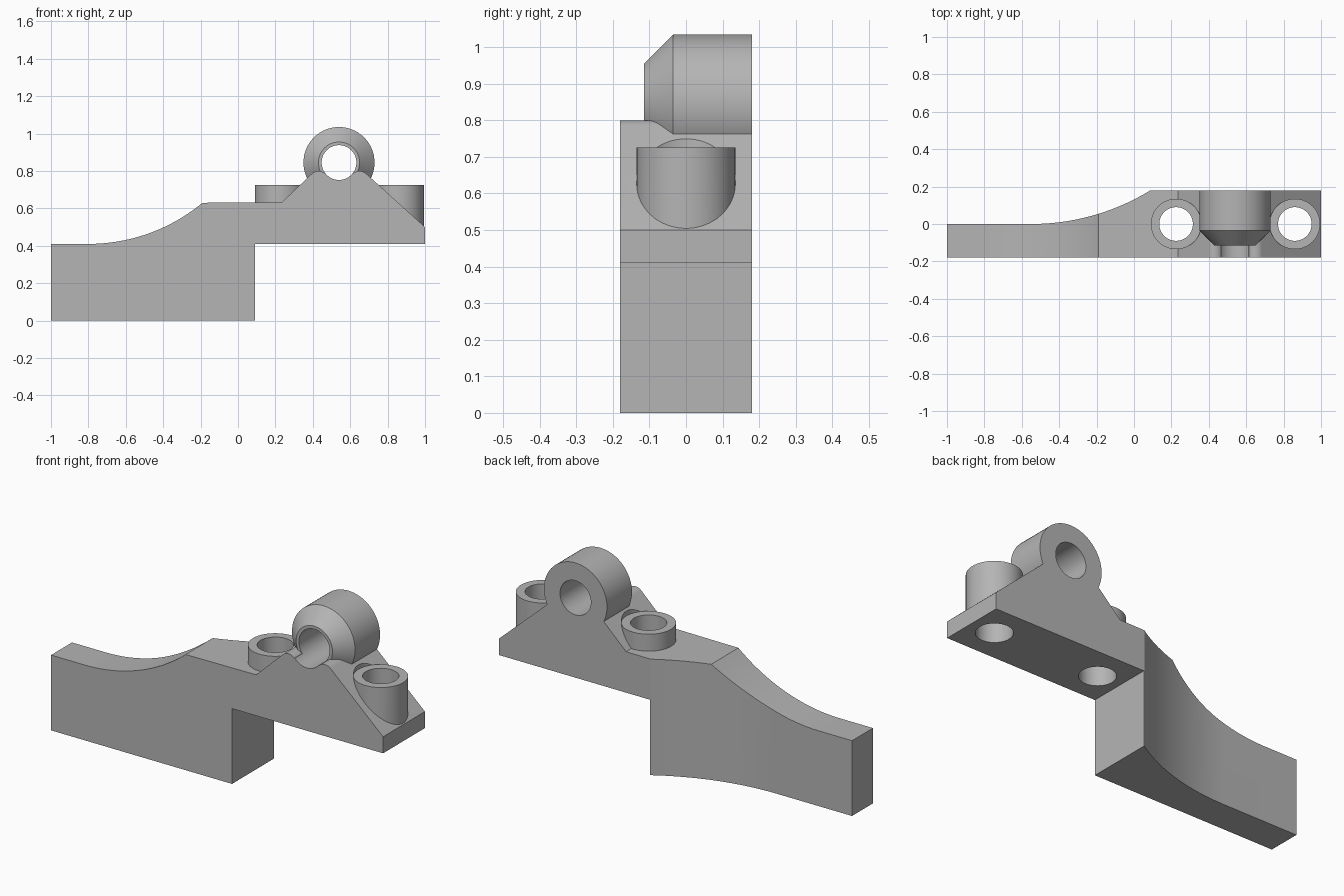
import bpy, bmesh, math
from mathutils import Matrix

old = bpy.data.objects.get("Cube")
if old:
    bpy.data.objects.remove(old, do_unlink=True)

grey = bpy.data.materials.new("plain_grey")
grey.use_nodes = True
grey.diffuse_color = (0.46, 0.46, 0.46, 1)
grey.node_tree.nodes["Principled BSDF"].inputs["Base Color"].default_value = (0.46, 0.46, 0.46, 1)

HALF = 0.18            # half depth of the block
EYE_X, EYE_Z = 0.54, 0.845
HOLE = 0.09


def finish(bm, name):
    bmesh.ops.recalc_face_normals(bm, faces=bm.faces)
    mesh = bpy.data.meshes.new(name)
    bm.to_mesh(mesh)
    bm.free()
    mesh.materials.append(grey)
    obj = bpy.data.objects.new(name, mesh)
    bpy.context.collection.objects.link(obj)
    return obj


def prism(name, outline, axis, low, high):
    """Extrude a 2D outline along y (x, z points) or z (x, y points)."""
    bm = bmesh.new()
    place = (lambda a, b, c: (a, c, b)) if axis == "y" else (lambda a, b, c: (a, b, c))
    rings = [[bm.verts.new(place(a, b, c)) for a, b in outline] for c in (low, high)]
    bm.faces.new(rings[0])
    bm.faces.new(rings[1])
    n = len(outline)
    for i in range(n):
        j = (i + 1) % n
        bm.faces.new((rings[0][i], rings[0][j], rings[1][j], rings[1][i]))
    return finish(bm, name)


def turned(name, steps, matrix, sides=64):
    """Solid of revolution from (radius, height) steps."""
    bm = bmesh.new()
    rings = []
    for r, h in steps:
        angles = [2 * math.pi * i / sides for i in range(sides)]
        rings.append([bm.verts.new((r * math.cos(a), r * math.sin(a), h)) for a in angles])
    bm.faces.new(rings[0])
    bm.faces.new(rings[-1])
    for low, high in zip(rings, rings[1:]):
        for i in range(sides):
            j = (i + 1) % sides
            bm.faces.new((low[i], low[j], high[j], high[i]))
    bm.transform(matrix)
    return finish(bm, name)


def combine(target, tool, operation):
    mod = target.modifiers.new(operation, "BOOLEAN")
    mod.operation = operation
    mod.solver = "EXACT"
    mod.object = tool
    bpy.context.view_layer.objects.active = target
    bpy.ops.object.modifier_apply(modifier=mod.name)
    bpy.data.objects.remove(tool, do_unlink=True)


def arc(cx, cy, r, start, end, count):
    angles = [math.radians(start + (end - start) * i / count) for i in range(count + 1)]
    return [(cx + r * math.cos(a), cy + r * math.sin(a)) for a in angles]


# Bracket body: block, swept top, and crest with two rounded shoulders
sweep = arc(-0.8, 0.41 + 0.956, 0.956, -90, -50.35, 20)
outline = [(-1, 0), (0.09, 0), (0.09, 0.41), (1, 0.41), (1, 0.5)]
outline += arc(EYE_X + 0.11, 0.75, 0.05, 45, 135, 10)
outline += arc(EYE_X - 0.11, 0.75, 0.05, 45, 135, 10)
outline += [(0.235, 0.633)] + sweep[::-1] + [(-1, 0.41)]
body = prism("bracket_body", outline, "y", -HALF, HALF)

# Thinned arm with a curved back
curve = arc(-0.55, 1.22, 1.22, -90, -58.4, 20)
relief = [(-1.1, 0)] + curve + [(0.09, 0.3), (-1.1, 0.3)]
combine(body, prism("arm_relief", relief, "z", -0.1, 1.2), "DIFFERENCE")

# Bolt bosses with cleared tops
for x in (0.225, 0.86):
    at = Matrix.Translation((x, 0, 0))
    combine(body, turned("boss_clearance", [(0.135, 0.725), (0.135, 0.9)], at), "DIFFERENCE")
    combine(body, turned("bolt_boss", [(0.135, 0.45), (0.135, 0.725)], at), "UNION")

# Chamfered eye, axis front to back
turn = Matrix.Translation((EYE_X, 0, EYE_Z)) @ Matrix.Rotation(math.radians(-90), 4, "X")
combine(body, turned("eye", [(0.11, -0.115), (0.19, -0.035), (0.19, HALF)], turn), "UNION")

# Through holes
combine(body, turned("eye_hole", [(HOLE + 0.003, -0.5), (HOLE + 0.003, 0.5)], turn), "DIFFERENCE")
for x in (0.225, 0.86):
    at = Matrix.Translation((x, 0, 0))
    combine(body, turned("bolt_hole", [(HOLE, 0.2), (HOLE, 0.78)], at), "DIFFERENCE")

bpy.ops.object.select_all(action="DESELECT")
body.select_set(True)
bpy.context.view_layer.objects.active = body
bpy.ops.object.shade_smooth_by_angle(angle=math.radians(30))
